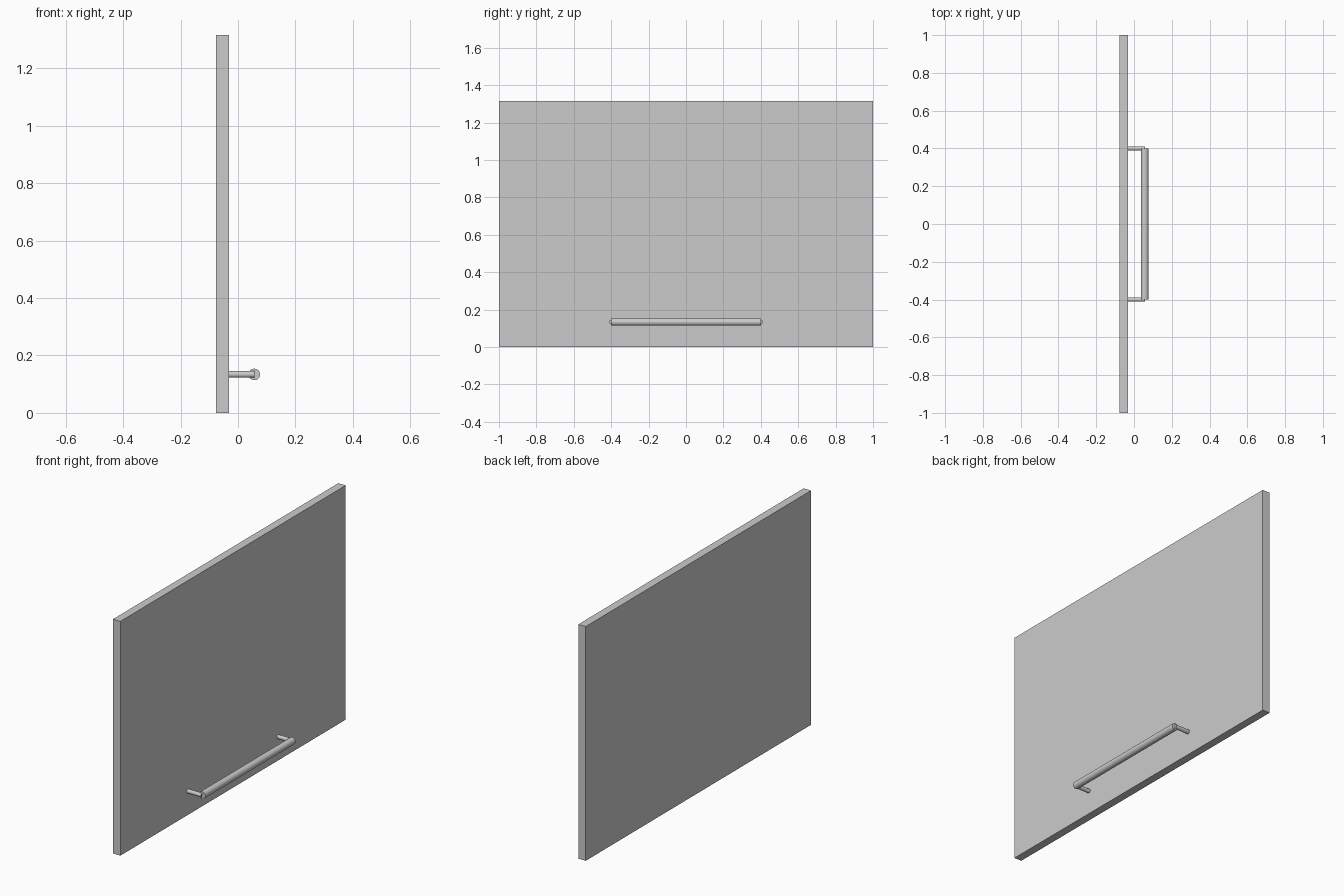
import bpy
from math import pi

if "Cube" in bpy.data.objects:
    bpy.data.objects.remove(bpy.data.objects["Cube"])

HANDLE_X, HANDLE_Z, HALF_LEN = 0.057, 0.134, 0.40
PANEL_BACK, PANEL_FRONT, HEIGHT = -0.077, -0.031, 1.316


def rod(name, radius, length, location, rotation):
    bpy.ops.mesh.primitive_cylinder_add(vertices=32, radius=radius, depth=length,
                                        location=location, rotation=rotation)
    ob = bpy.context.object
    ob.name = name
    bpy.ops.object.shade_smooth_by_angle()
    return ob


# Flat door panel
bpy.ops.mesh.primitive_cube_add(
    size=1, location=((PANEL_BACK + PANEL_FRONT) / 2, 0, HEIGHT / 2))
panel = bpy.context.object
panel.name = "door_panel"
panel.scale = (PANEL_FRONT - PANEL_BACK, 2, HEIGHT)
bpy.ops.object.transform_apply(location=False, rotation=False, scale=True)

# Handle bar along y
rod("handle_bar", 0.02, 2 * HALF_LEN, (HANDLE_X, 0, HANDLE_Z), (pi / 2, 0, 0))

# Posts from the panel face to the bar axis, one at each end
for side, label in ((-1, "left"), (1, "right")):
    rod("handle_post_" + label, 0.0115, HANDLE_X - PANEL_FRONT,
        ((HANDLE_X + PANEL_FRONT) / 2, side * HALF_LEN, HANDLE_Z), (0, pi / 2, 0))
